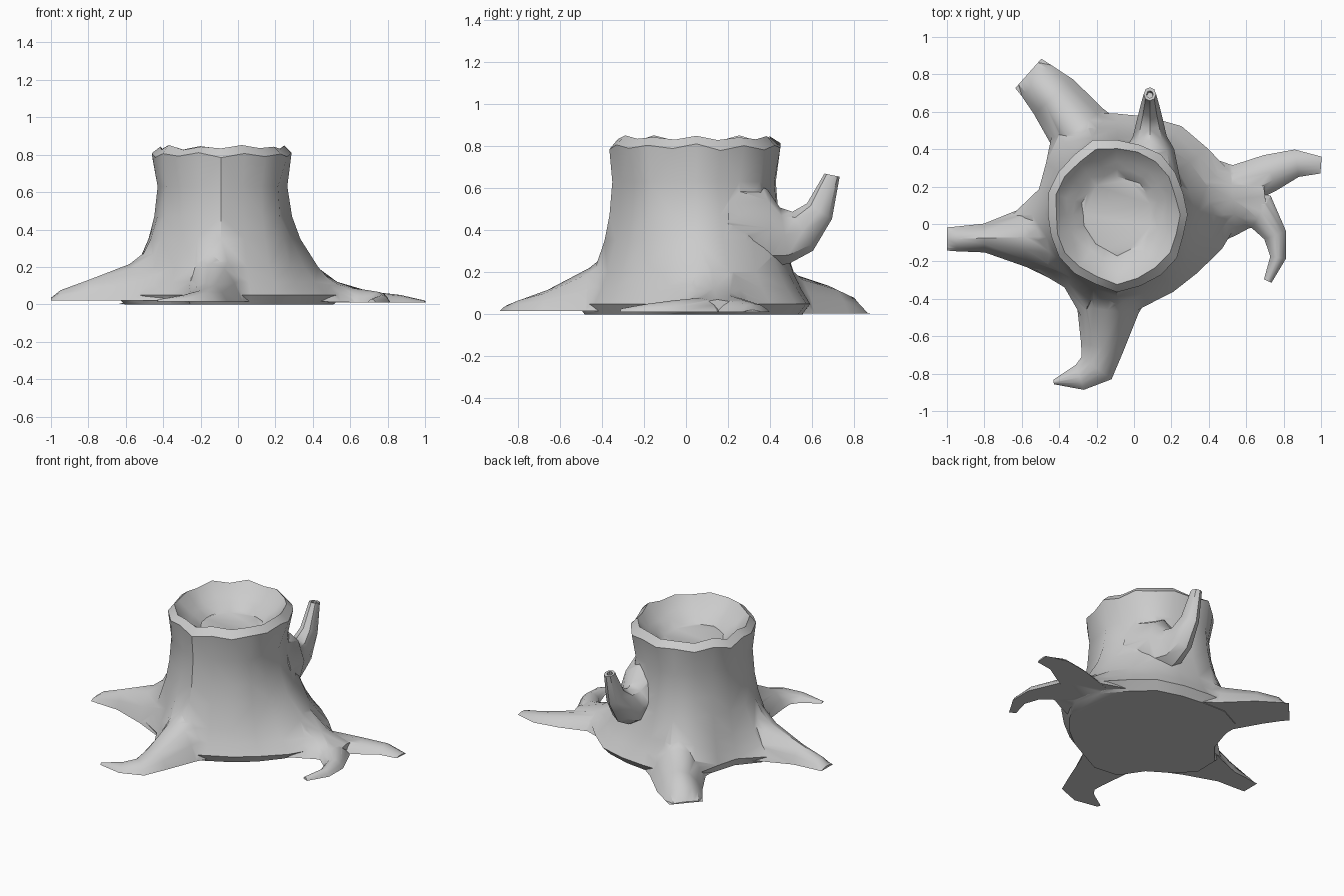
import bpy, bmesh, math, random
from mathutils import Vector

if "Cube" in bpy.data.objects:
    bpy.data.objects.remove(bpy.data.objects["Cube"])

random.seed(4)
CX, CY, N = -0.09, 0.05, 20


def loft(name, rings):
    """Skin a list of equal-length rings and cap both ends."""
    bm = bmesh.new()
    vs = [[bm.verts.new(p) for p in r] for r in rings]
    n = len(vs[0])
    for a, b in zip(vs, vs[1:]):
        for i in range(n):
            j = (i + 1) % n
            bm.faces.new((a[i], a[j], b[j], b[i]))
    bm.faces.new(vs[0][::-1])
    bm.faces.new(vs[-1])
    bmesh.ops.triangulate(bm, faces=bm.faces[:])
    bmesh.ops.recalc_face_normals(bm, faces=bm.faces[:])
    me = bpy.data.meshes.new(name)
    bm.to_mesh(me)
    bm.free()
    ob = bpy.data.objects.new(name, me)
    bpy.context.collection.objects.link(ob)
    return ob


def oval(i, rx, ry):
    t = math.tau * i / N
    return rx * ry / math.hypot(ry * math.cos(t), rx * math.sin(t))


def polar(i, r, z):
    t = math.tau * i / N
    return (CX + r * math.cos(t), CY + r * math.sin(t), z)


# Trunk: uneven flared foot, fluted waist, ragged rim and sunken top
foot = [.67, .66, .60, .585, .55, .54, .57, .58, .47, .44,
        .56, .60, .52, .48, .59, .57, .51, .51, .53, .59]
flute = [(.012 if i % 3 == 0 else -.008) + random.uniform(-.01, .01) for i in range(N)]
rings = []
for z, f in ((0, .78), (.05, 1), (.12, .75), (.2, .52), (.35, .22), (.47, .08), (.63, 0)):
    ring = []
    for i in range(N):
        waist = oval(i, .347, .38) + flute[i]
        ring.append(polar(i, waist + f * (foot[i] - waist), z))
    rings.append(ring)
for rx, ry, z, jag in ((.375, .405, .797, .02), (.335, .362, .838, .014),
                       (.275, .295, .765, .012), (.235, .25, .745, .008),
                       (.19, .205, .70, .006)):
    rings.append([polar(i, oval(i, rx, ry) + flute[i] * .6 + random.uniform(-.006, .006),
                        z + jag * (-1) ** i * random.uniform(.2, 1)) for i in range(N)])
stump = loft("tree_stump", rings)


# Roots: arched section swept along the ground; points are x, y, half width, height
ARCH = ((-1, 0), (-.75, .48), (-.42, .86), (0, 1), (.42, .86), (.75, .48), (1, 0))


def root(name, path, low=.012):
    rings = []
    for k, (x, y, w, h) in enumerate(path):
        a, b = path[max(k - 1, 0)], path[min(k + 1, len(path) - 1)]
        d = Vector((b[0] - a[0], b[1] - a[1])).normalized()
        rings.append([(x - d.y * w * u, y + d.x * w * u, low + (h - low) * v)
                      for u, v in ARCH])
    return loft(name, rings)


parts = [
    root("left_root", [(-.2, -.04, .3, .43), (-.42, -.065, .25, .34), (-.58, -.07, .16, .215),
                       (-.8, -.075, .077, .13), (-.95, -.08, .066, .075), (-1, -.08, .062, .035)], .02),
    root("front_root", [(-.12, -.15, .3, .43), (-.13, -.3, .25, .35), (-.14, -.46, .165, .22),
                        (-.17, -.66, .115, .115), (-.2, -.77, .1, .075),
                        (-.29, -.82, .07, .05), (-.43, -.845, .012, .025)], .015),
    root("back_left_root", [(-.16, .27, .28, .4), (-.24, .41, .23, .29), (-.3, .515, .17, .19),
                            (-.43, .68, .14, .135), (-.52, .765, .115, .09), (-.565, .805, .105, .012)], .003),
    root("right_root", [(.1, .11, .36, .42), (.26, .115, .3, .34), (.38, .12, .25, .23),
                        (.53, .13, .19, .12), (.7, .15, .12, .07)], .014),
    root("right_root_rear_fork", [(.5, .18, .12, .1), (.73, .275, .1, .066),
                                  (.87, .325, .074, .05), (1, .315, .045, .02)], .01),
    root("right_root_front_fork", [(.5, .09, .13, .1), (.68, .065, .1, .078), (.755, -.06, .062, .066),
                                   (.77, -.18, .042, .05), (.715, -.305, .022, .028)], .011),
]

# Broken branch on the back: points are y, z, half width, half depth, tilt
rings = []
for y, z, w, h, tilt in ((.2, .44, .17, .23, 0), (.40, .41, .13, .185, 4), (.47, .375, .09, .135, 10),
                         (.555, .395, .07, .105, 28),
                         (.635, .49, .05, .07, 58), (.695, .662, .033, .037, 78),
                         (.693, .662, .018, .02, 78), (.686, .64, .016, .018, 78)):
    t = math.radians(tilt)
    ring = []
    for k in range(8):
        a = math.tau * k / 8
        s = h * math.sin(a)
        ring.append((.085 + w * math.cos(a), y - s * math.sin(t), z + s * math.cos(t)))
    rings.append(ring)
parts.append(loft("branch_stub", rings))

# Merge everything into one solid
bpy.context.view_layer.objects.active = stump
for p in parts:
    m = stump.modifiers.new("join", 'BOOLEAN')
    m.operation, m.solver, m.object = 'UNION', 'EXACT', p
    bpy.ops.object.modifier_apply(modifier=m.name)
    bpy.data.objects.remove(p)
stump.select_set(True)
bpy.ops.object.shade_smooth_by_angle(angle=math.radians(40))
